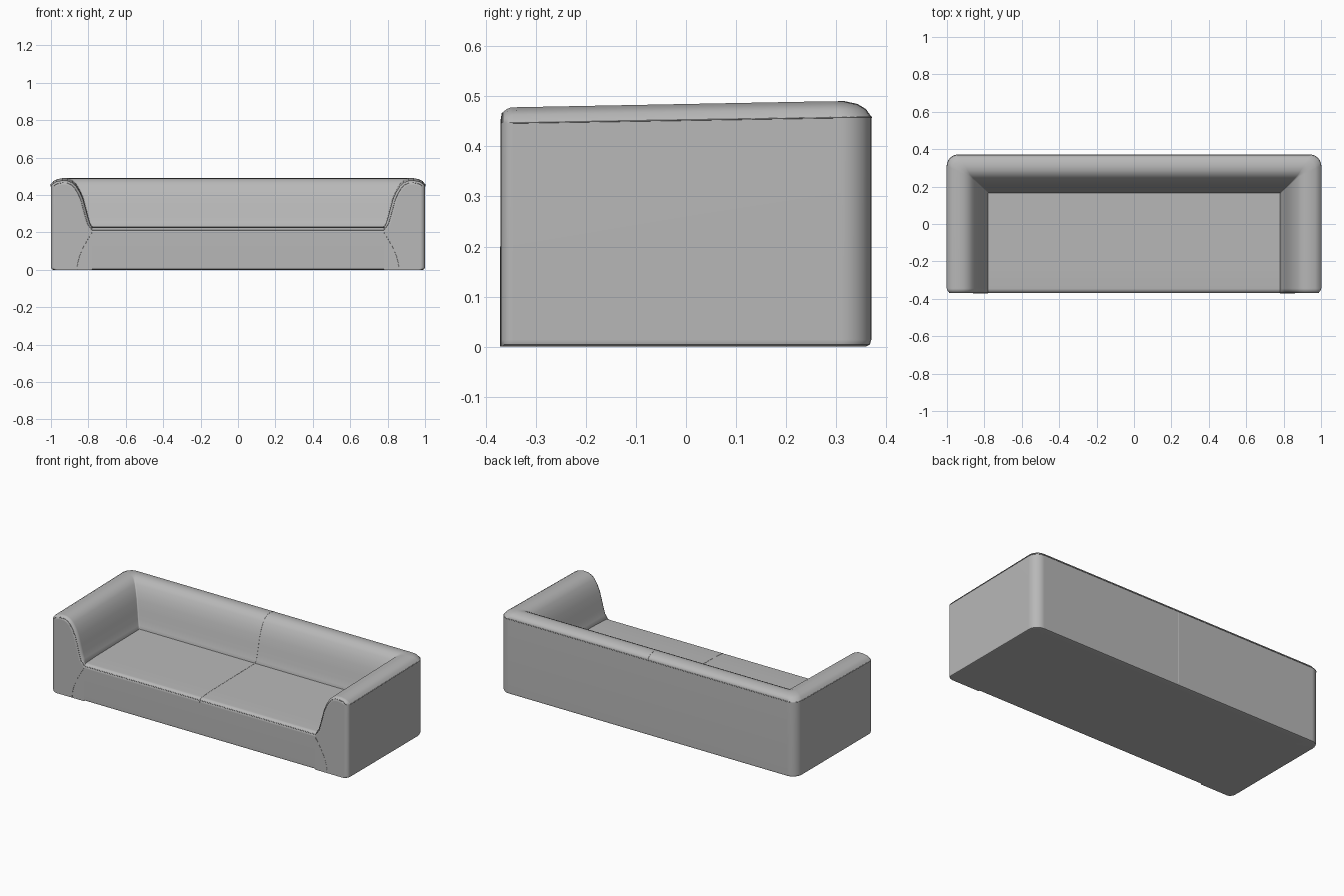
import bpy, bmesh, math
from mathutils import Vector

if "Cube" in bpy.data.objects:
    bpy.data.objects.remove(bpy.data.objects["Cube"], do_unlink=True)

FRONT, BACK = -0.37, 0.37      # depth limits
ARM, DEPTH = 0.22, 0.205       # arm width, backrest depth
SOFT = 0.025                   # rounding of the front edges

fabric = bpy.data.materials.new("grey fabric")
fabric.use_nodes = True
fabric.diffuse_color = (0.48, 0.48, 0.48, 1)
fabric.node_tree.nodes["Principled BSDF"].inputs["Base Color"].default_value = (0.48, 0.48, 0.48, 1)

# Cross-section of arms and back: distance inward from the outside, height
section = [(ARM, 0), (0.012, 0), (0.003, 0.004), (0, 0.014), (0, 0.458),
           (0.012, 0.474), (0.03, 0.484), (0.06, 0.49), (0.09, 0.488),
           (0.115, 0.477), (0.135, 0.458), (0.155, 0.425), (0.172, 0.385),
           (0.185, 0.335), (0.198, 0.285), (0.208, 0.25), (ARM, 0.225)]


def build(name, rings, cap_ends=True):
    """Join rings of equal length into a smooth closed body."""
    bm = bmesh.new()
    rows = [[bm.verts.new(p) for p in ring] for ring in rings]
    n = len(rows[0])
    for a, b in zip(rows, rows[1:]):
        for i in range(n):
            j = (i + 1) % n
            bm.faces.new((a[i], a[j], b[j], b[i]))
    if cap_ends:
        bm.faces.new(rows[0])
        bm.faces.new(rows[-1])
    bmesh.ops.recalc_face_normals(bm, faces=bm.faces)
    mesh = bpy.data.meshes.new(name)
    bm.to_mesh(mesh)
    bm.free()
    obj = bpy.data.objects.new(name, mesh)
    bpy.context.collection.objects.link(obj)
    mesh.materials.append(fabric)
    bpy.ops.object.select_all(action='DESELECT')
    obj.select_set(True)
    bpy.context.view_layer.objects.active = obj
    bpy.ops.object.shade_smooth_by_angle(angle=math.radians(35))
    weighted = obj.modifiers.new("weighted normals", 'WEIGHTED_NORMAL')
    weighted.keep_sharp = True
    return obj


def seam(name, points, radius=0.0018):
    """Thin stitched welt along a path."""
    curve = bpy.data.curves.new(name, 'CURVE')
    curve.dimensions = '3D'
    curve.bevel_depth = radius
    curve.bevel_resolution = 1
    line = curve.splines.new('POLY')
    line.points.add(len(points) - 1)
    for target, p in zip(line.points, points):
        target.co = (*p, 1)
    curve.materials.append(fabric)
    obj = bpy.data.objects.new(name, curve)
    bpy.context.collection.objects.link(obj)


def inset(i, amount):
    """Section point i moved inward for the rounded front edge."""
    d, z = section[i]
    if i == 0:
        return d, z
    if i == len(section) - 1:
        return d, z - amount
    a, b = Vector(section[i - 1]), Vector(section[i + 1])
    t = (b - a).normalized()
    if z < 0.1:
        return d + amount, z
    return d + t.y * amount, z - t.x * amount


def front_ring(angle):
    y = FRONT + SOFT * (1 - math.sin(angle))
    pts = [inset(i, SOFT * (1 - math.cos(angle))) for i in range(len(section))]
    # Arm tops dip slightly toward the front
    return [(1 - d, y, z - 0.012 * min(1, max(0, z - 0.225) / 0.26)) for d, z in pts]


def corner_ring(angle):
    ring = []
    for d, z in section:
        r = max(0.006, 0.06 - 0.45 * d)
        ring.append((1 - d - r + r * math.cos(angle),
                     BACK - d * DEPTH / ARM - r + r * math.sin(angle), z))
    return ring


# Arms and backrest: one U-shaped shell with mitred inner corners
quarter = [math.pi / 2 * k / 6 for k in range(7)]
half = [front_ring(a) for a in reversed(quarter)] + [corner_ring(a) for a in quarter]
other = [[(-x, y, z) for x, y, z in ring] for ring in reversed(half)]
build("arms_and_backrest", half + other)

# Seat and front panel
inner_x, inner_y = 1 - ARM, BACK - DEPTH
seat_profile = [(inner_y, 0), (FRONT + 0.012, 0), (FRONT + 0.003, 0.004), (FRONT, 0.014)]
seat_front = [(FRONT + SOFT * (1 - math.sin(a)), 0.225 - SOFT * (1 - math.cos(a)))
              for a in reversed(quarter)]
seat_profile += seat_front + [(-0.25, 0.23), (inner_y, 0.235)]
build("seat", [[(x, y, z) for y, z in seat_profile] for x in (-inner_x, inner_x)])

# Welts on the seat edge and around the outside
edge_y, edge_z = seat_front[2]
seam("seat_front_welt", [(-inner_x, edge_y, edge_z), (inner_x, edge_y, edge_z)])
outer = [ring[4] for ring in half[6:]]
seam("outer_welt", outer + [(-x, y, z) for x, y, z in reversed(outer)])

# Welts on the arm fronts, and the curved joint beside the front panel
arm_edge = front_ring(quarter[4])[4:]
joint = [(inner_x + 0.08 * math.sin(math.pi / 2 * k / 8), FRONT,
          0.2 * (1 - k / 8)) for k in range(9)]
for side, s in (("left", 1), ("right", -1)):
    seam(side + "_arm_front_welt", [(s * x, y, z) for x, y, z in arm_edge])
    seam(side + "_front_joint", [(s * x, y, z) for x, y, z in joint], 0.001)

# Centre seam over the front, seat and back
centre = [(0, y, z) for y, z in seat_profile[3:]]
centre += [(0, BACK - d * DEPTH / ARM, z) for d, z in reversed(section[3:-1])]
seam("centre_seam", centre, 0.001)
